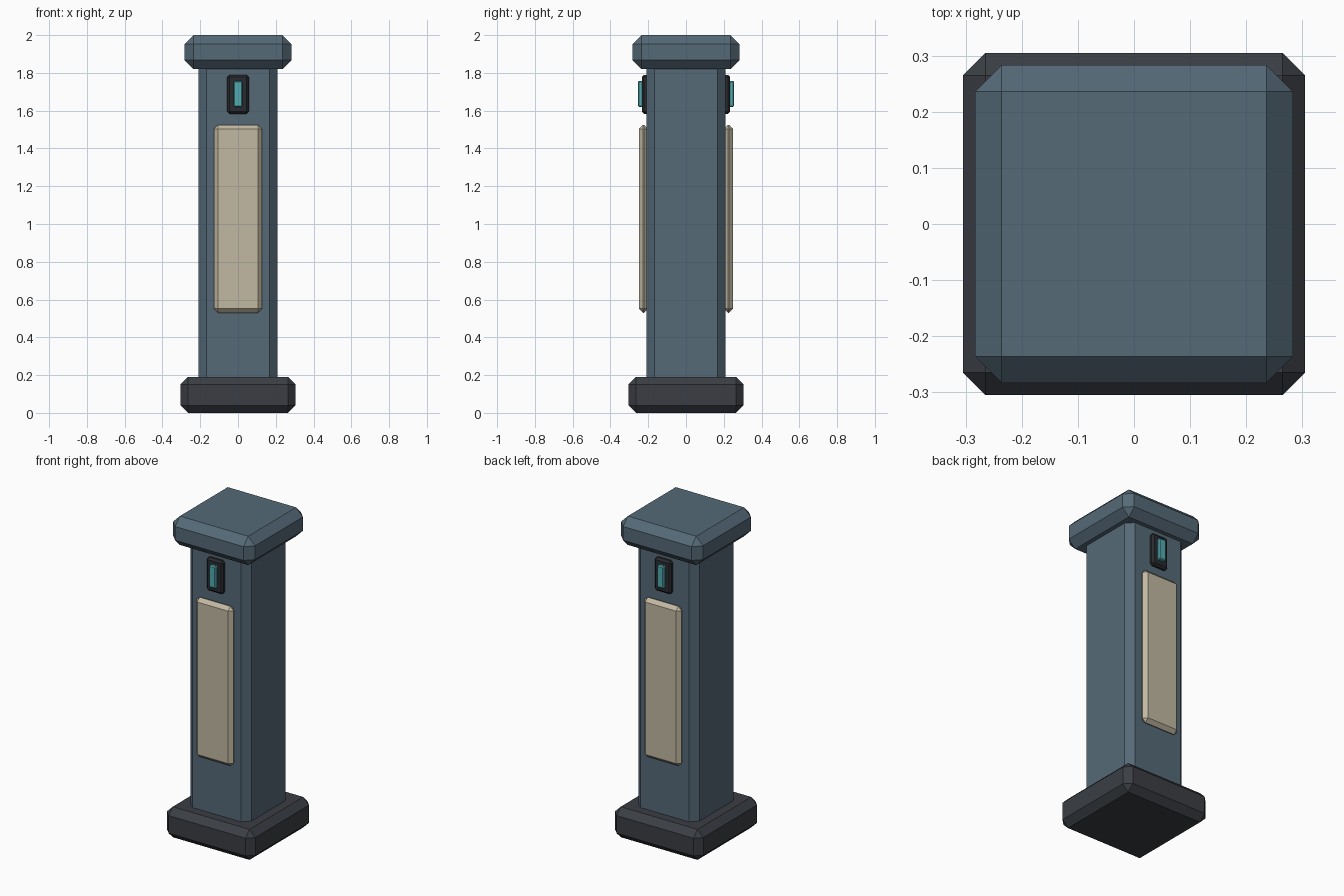
import bpy
import bmesh
from mathutils import Matrix, Vector

cube = bpy.data.objects.get("Cube")
if cube:
    bpy.data.objects.remove(cube, do_unlink=True)


def material(name, rgb):
    mat = bpy.data.materials.new(name)
    mat.use_nodes = True
    mat.diffuse_color = (*rgb, 1)
    mat.node_tree.nodes["Principled BSDF"].inputs["Base Color"].default_value = (*rgb, 1)
    return mat


slate = material("slate blue", (0.09, 0.142, 0.185))
charcoal = material("charcoal", (0.043, 0.048, 0.057))
black = material("soft black", (0.022, 0.024, 0.028))
cream = material("cream", (0.54, 0.485, 0.365))
teal = material("teal glass", (0.085, 0.41, 0.44))


def chamfered_box(name, low, high, chamfer, mat, turn=0):
    """Box between two corners with flat chamfers, turned about the z axis."""
    low, high = Vector(low), Vector(high)
    bm = bmesh.new()
    bmesh.ops.create_cube(bm, size=1)
    bmesh.ops.scale(bm, vec=high - low, verts=bm.verts)
    bmesh.ops.translate(bm, vec=(low + high) / 2, verts=bm.verts)
    bmesh.ops.bevel(bm, geom=bm.edges[:], offset=chamfer, segments=1,
                    affect='EDGES', clamp_overlap=True)
    bmesh.ops.rotate(bm, matrix=Matrix.Rotation(turn, 3, 'Z'), verts=bm.verts)
    mesh = bpy.data.meshes.new(name)
    bm.to_mesh(mesh)
    bm.free()
    mesh.materials.append(mat)
    obj = bpy.data.objects.new(name, mesh)
    bpy.context.collection.objects.link(obj)
    return obj


# Main post: foot, column and cap
chamfered_box("base", (-0.305, -0.305, 0), (0.305, 0.305, 0.19), 0.04, charcoal)
chamfered_box("column", (-0.21, -0.21, 0.1), (0.21, 0.21, 1.9), 0.042, slate)
chamfered_box("cap", (-0.283, -0.283, 1.82), (0.283, 0.283, 2), 0.047, slate)

# Panel and small display, repeated on the front and back
for side, turn in (("front", 0), ("back", 3.14159265)):
    chamfered_box(side + "_panel", (-0.128, -0.249, 0.53), (0.128, -0.2, 1.525),
                  0.022, cream, turn)
    chamfered_box(side + "_display_frame", (-0.057, -0.234, 1.583), (0.057, -0.19, 1.79),
                  0.012, black, turn)
    chamfered_box(side + "_display_glass", (-0.024, -0.255, 1.62), (0.024, -0.215, 1.757),
                  0.006, teal, turn)
